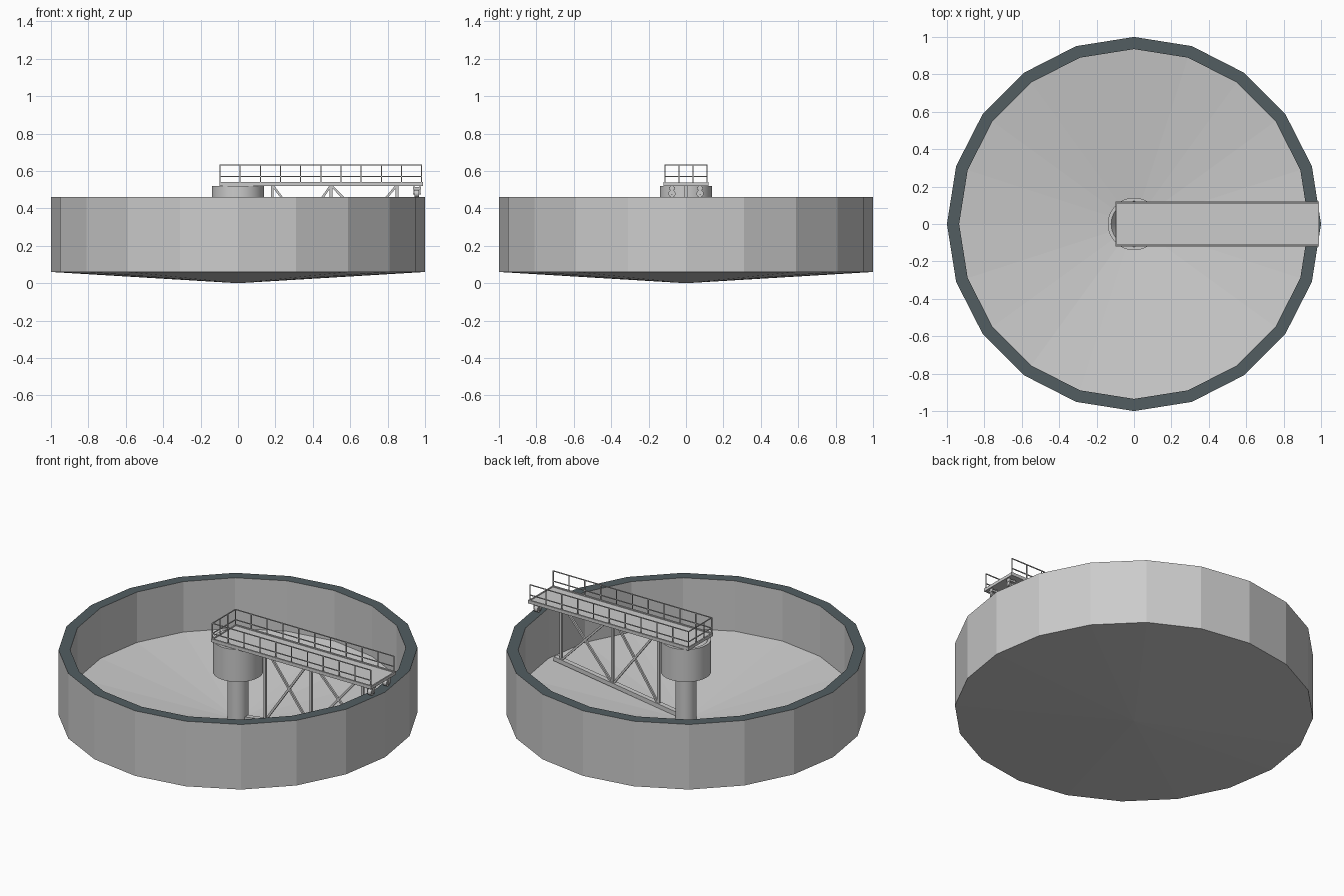
import bpy, bmesh
from math import cos, sin, pi
from mathutils import Vector

if "Cube" in bpy.data.objects:
    bpy.data.objects.remove(bpy.data.objects["Cube"])


def finish(name, bm, smooth=False):
    bmesh.ops.recalc_face_normals(bm, faces=bm.faces)
    me = bpy.data.meshes.new(name)
    bm.to_mesh(me)
    bm.free()
    ob = bpy.data.objects.new(name, me)
    bpy.context.collection.objects.link(ob)
    if smooth:
        bpy.context.view_layer.objects.active = ob
        ob.select_set(True)
        bpy.ops.object.shade_smooth_by_angle()
        ob.select_set(False)
    return ob


def revolve(name, profile, n, smooth=False):
    """Revolve (radius, z) points round z; radius 0 closes to a tip."""
    bm = bmesh.new()
    rings = []
    for r, z in profile:
        if r == 0:
            rings.append([bm.verts.new((0, 0, z))] * n)
        else:
            rings.append([bm.verts.new((r * cos(2 * pi * i / n), r * sin(2 * pi * i / n), z))
                          for i in range(n)])
    for a, b in zip(rings, rings[1:]):
        for i in range(n):
            j = (i + 1) % n
            bm.faces.new(dict.fromkeys((a[i], a[j], b[j], b[i])))
    return finish(name, bm, smooth)


def add_beam(bm, p, q, w, h):
    """Box of width w and height h running from p to q."""
    p, q = Vector(p), Vector(q)
    d = (q - p).normalized()
    ref = Vector((0, 1, 0)) if abs(d.y) < 0.9 else Vector((1, 0, 0))
    s = (ref - d * ref.dot(d)).normalized() * w / 2
    u = d.cross(s).normalized() * h / 2
    ends = [[bm.verts.new(c + a * s + b * u) for a, b in ((-1, -1), (1, -1), (1, 1), (-1, 1))]
            for c in (p, q)]
    bm.faces.new(ends[0])
    bm.faces.new(ends[1])
    for i in range(4):
        j = (i + 1) % 4
        bm.faces.new((ends[0][i], ends[0][j], ends[1][j], ends[1][i]))


def beams(name, items):
    bm = bmesh.new()
    for it in items:
        add_beam(bm, *it)
    return finish(name, bm)


# Tank: 20-sided wall with conical base and sloped floor, dark rim
tank = revolve("tank", [(0, 0), (1, 0.06), (1, 0.46), (0.935, 0.46), (0.935, 0.15), (0, 0.025)], 20)
rim = bpy.data.materials.new("rim_dark")
rim.diffuse_color = (0.085, 0.11, 0.12, 1)
rim.use_nodes = True
rim.node_tree.nodes["Principled BSDF"].inputs["Base Color"].default_value = rim.diffuse_color
tank.data.materials.append(None)
tank.data.materials.append(rim)
for f in tank.data.polygons:
    if f.normal.z > 0.99 and f.center.z > 0.4:
        f.material_index = 1

# Central column and feed drum with funnel-shaped opening
revolve("column", [(0, 0.02), (0.058, 0.02), (0.058, 0.40), (0, 0.40)], 32, True)
revolve("drum", [(0, 0.32), (0.14, 0.32), (0.14, 0.52), (0.122, 0.52), (0.06, 0.42), (0, 0.42)], 48, True)

# Bridge deck and its side beams
X0, X1 = -0.1, 0.99
beams("deck", [((X0, 0, 0.529), (X1, 0, 0.529), 0.23, 0.01)])
beams("deck_side_beams",
      [((X0, s * 0.115, 0.53), (X1, s * 0.115, 0.53), 0.01, 0.02) for s in (-1, 1)]
      + [((x, -0.115, 0.529), (x, 0.115, 0.529), 0.008, 0.018) for x in (X0 + 0.004, X1 - 0.004)])

# Guard rails on both sides and the inner end; outer end is open
T, Y, XA, XB = 0.005, 0.112, -0.096, 0.982
rails = []
for s in (-1, 1):
    for i in range(11):
        x = XA + (XB - XA) * i / 10
        rails.append(((x, s * Y, 0.53), (x, s * Y, 0.635), T, T))
    for z in (0.57, 0.633):
        rails.append(((XA, s * Y, z), (XB, s * Y, z), T, T))
    rails.append(((XA, s * 0.037, 0.53), (XA, s * 0.037, 0.635), T, T))
for z in (0.57, 0.633):
    rails.append(((XA, -Y, z), (XA, Y, z), T, T))
beams("guard_rails", rails)

# Scraper truss: posts, crossed braces and sloped bottom blade
def low(x):
    return 0.04 + 0.142 * x

XS = (0.184, 0.497, 0.85)
truss = [((x, 0, low(x)), (x, 0, 0.526), 0.014, 0.014) for x in XS]
for a, b in zip(XS, XS[1:]):
    truss.append(((a, 0, low(a)), (b, 0, 0.524), 0.012, 0.012))
    truss.append(((a, 0, 0.524), (b, 0, low(b)), 0.012, 0.012))
beams("scraper_truss", truss)
beams("scraper_blade", [((0.05, 0, low(0.05)), (0.89, 0, low(0.89)), 0.03, 0.026)])

# Drive wheels rolling on the rim, with forks
forks = []
for s in (-1, 1):
    y = s * 0.075
    w = revolve("wheel_" + ("left" if s > 0 else "right"),
                [(0, -0.012), (0.019, -0.012), (0.019, 0.012), (0, 0.012)], 20, True)
    w.rotation_euler = (0, pi / 2, 0)
    w.location = (0.957, y, 0.479)
    for x in (0.94, 0.974):
        forks.append(((x, y, 0.474), (x, y, 0.525), 0.02, 0.006))
    forks.append(((0.935, y, 0.508), (0.979, y, 0.508), 0.03, 0.012))
    forks.append(((0.935, y, 0.479), (0.979, y, 0.479), 0.008, 0.008))
beams("wheel_forks", forks)
